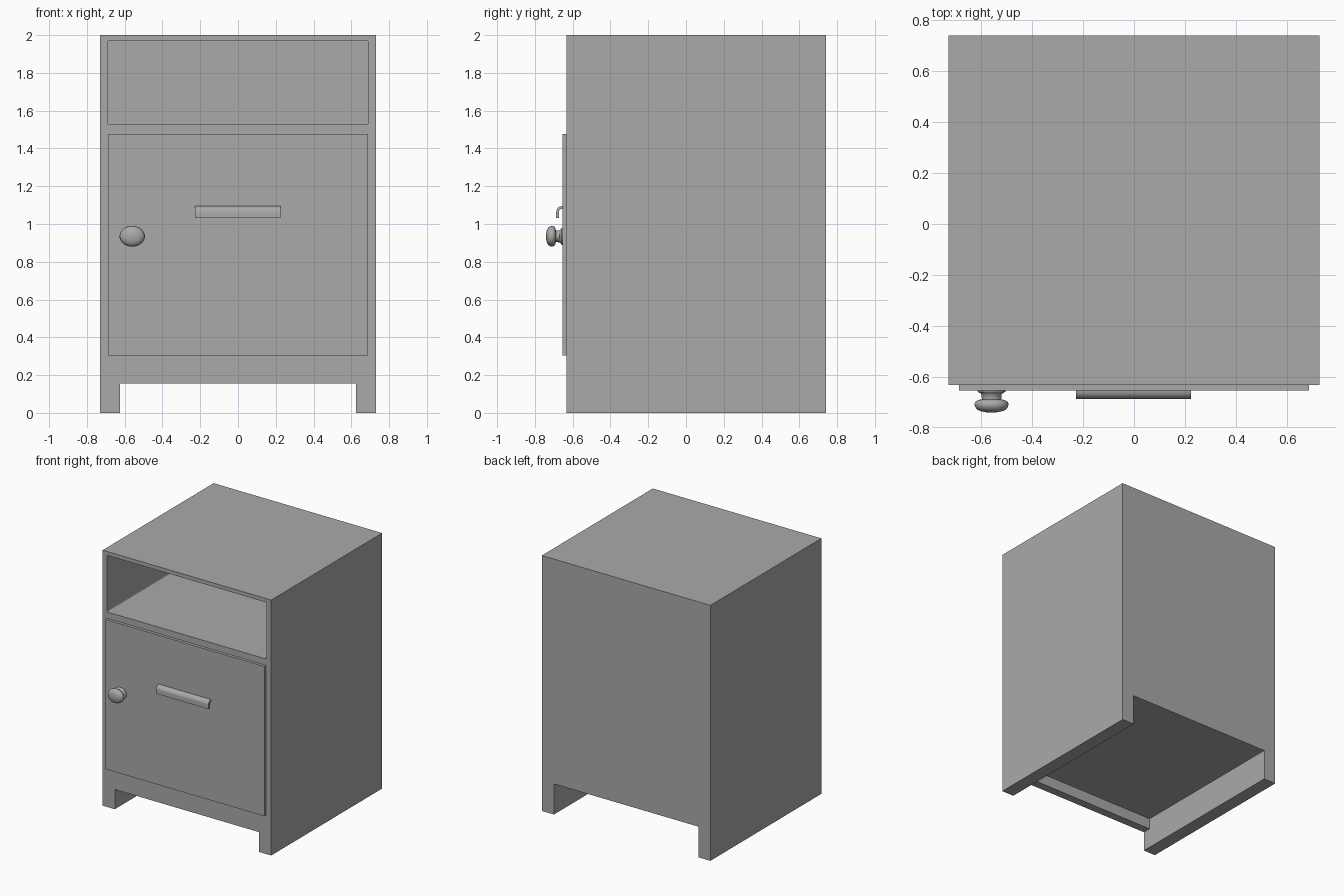
import bpy, bmesh, math
from mathutils import Matrix

cube = bpy.data.objects.get("Cube")
if cube:
    bpy.data.objects.remove(cube, do_unlink=True)

grey = bpy.data.materials.new("plain grey")
grey.use_nodes = True
grey.diffuse_color = (0.4, 0.4, 0.4, 1)
grey.node_tree.nodes["Principled BSDF"].inputs["Base Color"].default_value = grey.diffuse_color


def finish(name, bm):
    bmesh.ops.recalc_face_normals(bm, faces=bm.faces)
    mesh = bpy.data.meshes.new(name)
    bm.to_mesh(mesh)
    bm.free()
    mesh.materials.append(grey)
    ob = bpy.data.objects.new(name, mesh)
    bpy.context.collection.objects.link(ob)
    return ob


def box(name, x, y, z, corner=0):
    """Box from (min, max) pairs; corner rounds the edges that run along y."""
    bm = bmesh.new()
    bmesh.ops.create_cube(bm, size=1)
    for v in bm.verts:
        v.co = [lo if c < 0 else hi for c, (lo, hi) in zip(v.co, (x, y, z))]
    if corner:
        edges = [e for e in bm.edges if abs(e.verts[0].co.y - e.verts[1].co.y) > 0.1]
        bmesh.ops.bevel(bm, geom=edges, offset=corner, segments=3, profile=0.5, affect='EDGES')
    return finish(name, bm)


def smooth(ob, angle):
    bpy.ops.object.select_all(action='DESELECT')
    ob.select_set(True)
    bpy.context.view_layer.objects.active = ob
    bpy.ops.object.shade_smooth_by_angle(angle=math.radians(angle))


FRONT, BACK, SIDE = -0.632, 0.741, 0.73

# Cabinet body with the open shelf and the space between the legs cut away
body = box("cabinet_body", (-SIDE, SIDE), (FRONT, BACK), (0, 2))
cutters = [
    box("shelf_cutter", (-0.69, 0.69), (FRONT - 0.1, BACK - 0.04), (1.527, 1.97), 0.008),
    box("front_gap_cutter", (-0.625, 0.625), (FRONT - 0.1, FRONT + 0.2), (-0.1, 0.155)),
    box("underside_cutter", (-0.625, 0.625), (FRONT + 0.065, BACK + 0.1), (-0.1, 0.24)),
]
for cutter in cutters:
    cutter.hide_render = True
    cutter.hide_set(True)
    cutter.display_type = 'WIRE'
    cut = body.modifiers.new(cutter.name, 'BOOLEAN')
    cut.operation = 'DIFFERENCE'
    cut.solver = 'EXACT'
    cut.object = cutter

# Bake the cuts so the helpers can go
bpy.context.view_layer.update()
baked = bpy.data.meshes.new_from_object(body.evaluated_get(bpy.context.evaluated_depsgraph_get()))
body.modifiers.clear()
body.data = baked
for cutter in cutters:
    bpy.data.objects.remove(cutter, do_unlink=True)

# Door panel standing proud of the front
DOOR = FRONT - 0.023
box("door", (-0.687, 0.687), (DOOR, FRONT), (0.305, 1.477))

# Pull handle: a curved lip swept across the door
lip, r, thick = [], 0.032, 0.014
top, bottom = 1.095, 1.032
arc = [math.radians(a) for a in range(0, 91, 15)]
lip += [(DOOR - r * math.sin(a), top - r + r * math.cos(a)) for a in arc]
lip += [(DOOR - r, bottom), (DOOR - r + thick, bottom)]
inner = r - thick
lip += [(DOOR - inner * math.sin(a), top - r + inner * math.cos(a)) for a in reversed(arc)]
bm = bmesh.new()
face = bm.faces.new([bm.verts.new((-0.228, y, z)) for y, z in lip])
sweep = bmesh.ops.extrude_face_region(bm, geom=[face])
for v in sweep["geom"]:
    if isinstance(v, bmesh.types.BMVert):
        v.co.x = 0.225
smooth(finish("pull_handle", bm), 30)

# Turned knob: profile of (radius, distance from the door), widened sideways
profile = [(0.055, 0), (0.054, 0.005), (0.046, 0.009), (0.039, 0.014), (0.038, 0.034),
           (0.052, 0.037), (0.062, 0.042), (0.067, 0.052), (0.065, 0.063),
           (0.057, 0.074), (0.042, 0.081), (0.022, 0.085), (0, 0.086)]
bm = bmesh.new()
verts = [bm.verts.new((rad, -d, 0)) for rad, d in profile]
edges = [bm.edges.new(pair) for pair in zip(verts, verts[1:])]
bmesh.ops.spin(bm, geom=verts + edges, axis=(0, 1, 0), cent=(0, 0, 0),
               angle=math.tau, steps=32)
bmesh.ops.remove_doubles(bm, verts=bm.verts, dist=0.0005)
bm.transform(Matrix.Translation((-0.56, DOOR, 0.935)) @ Matrix.Diagonal((1, 1, 0.82, 1)))
smooth(finish("door_knob", bm), 50)
